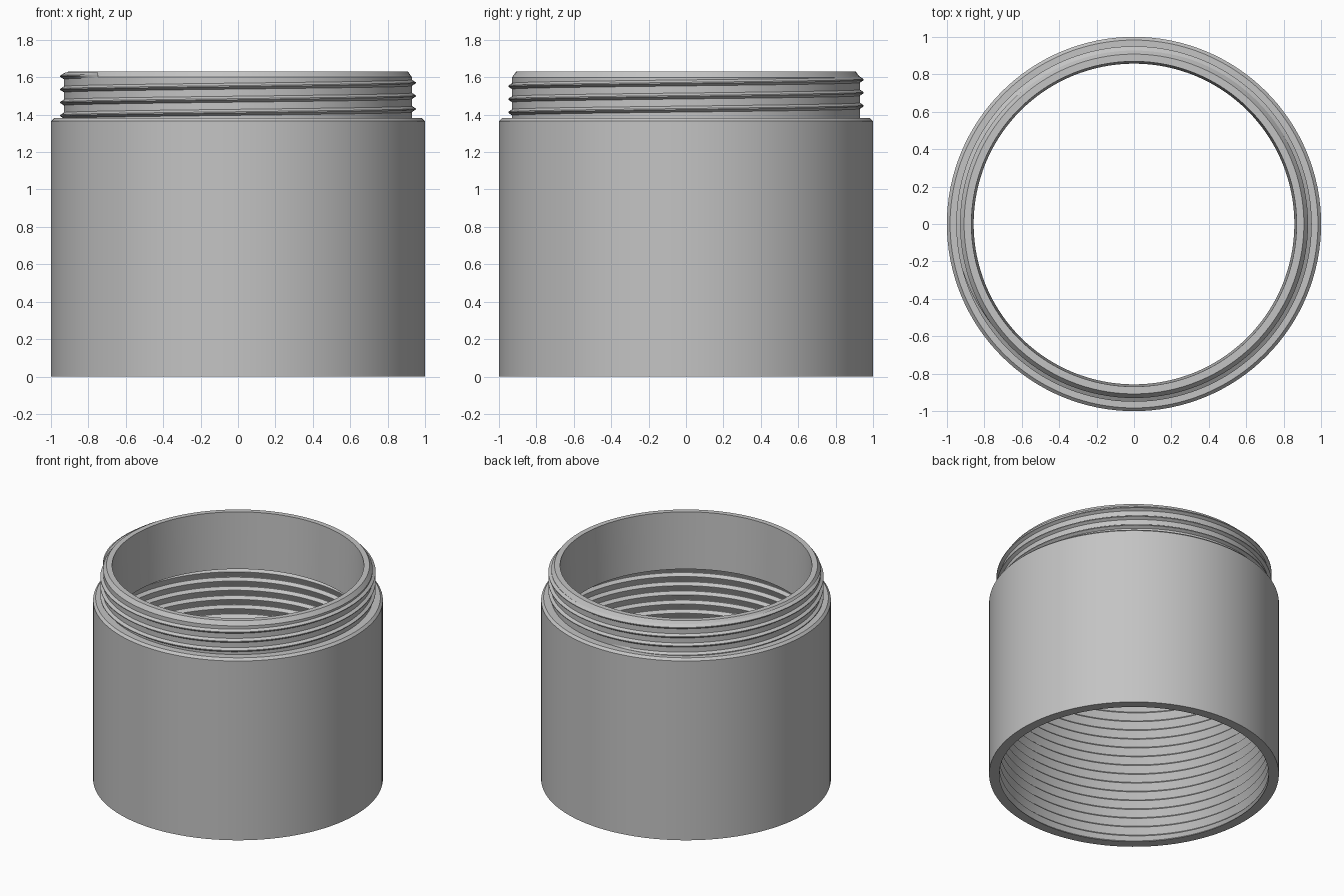
import bpy, bmesh, math

cube = bpy.data.objects.get("Cube")
if cube:
    bpy.data.objects.remove(cube, do_unlink=True)

SEGMENTS = 128
PITCH = 0.07

grey = bpy.data.materials.new("plain_grey")
grey.use_nodes = True
colour = (0.55, 0.55, 0.55, 1)
grey.diffuse_color = colour
grey.node_tree.nodes["Principled BSDF"].inputs["Base Color"].default_value = colour


def finish(name, bm):
    bmesh.ops.recalc_face_normals(bm, faces=bm.faces)
    mesh = bpy.data.meshes.new(name)
    bm.to_mesh(mesh)
    bm.free()
    mesh.materials.append(grey)
    obj = bpy.data.objects.new(name, mesh)
    bpy.context.collection.objects.link(obj)
    bpy.ops.object.select_all(action='DESELECT')
    obj.select_set(True)
    bpy.context.view_layer.objects.active = obj
    bpy.ops.object.shade_smooth_by_angle(angle=math.radians(18))
    return obj


def lathe(name, profile):
    """Revolve a closed (radius, height) outline about the z axis."""
    bm = bmesh.new()
    verts = [bm.verts.new((r, 0, z)) for r, z in profile]
    edges = [bm.edges.new((a, b)) for a, b in zip(verts, verts[1:] + verts[:1])]
    bmesh.ops.spin(bm, geom=verts + edges, cent=(0, 0, 0), axis=(0, 0, 1),
                   angle=math.tau, steps=SEGMENTS)
    bmesh.ops.remove_doubles(bm, verts=bm.verts, dist=1e-4)
    return finish(name, bm)


def thread(name, section, radius, start, turns, z0, low, high):
    """Sweep a (radial, vertical) section up a helix, fading at both ends."""
    bm = bmesh.new()
    steps = round(turns * SEGMENTS)
    rings = []
    for i in range(steps + 1):
        angle = start + math.tau * i / SEGMENTS
        fade = min(1, i / 8, (steps - i) / 8)
        ring = []
        for dr, dz in section:
            r = radius + dr * fade
            z = min(max(z0 + PITCH * i / SEGMENTS + dz, low), high)
            ring.append(bm.verts.new((r * math.cos(angle), r * math.sin(angle), z)))
        rings.append(ring)
    for a, b in zip(rings, rings[1:]):
        for j in range(len(section) - 1):
            bm.faces.new((a[j], a[j + 1], b[j + 1], b[j]))
    bmesh.ops.dissolve_degenerate(bm, edges=bm.edges, dist=1e-5)
    return finish(name, bm)


# Tube: outer wall, shoulder, neck, tapered bore, wide threaded socket
lathe("tube_body", [
    (1.0, 0), (1.0, 1.365), (0.983, 1.382), (0.93, 1.382),
    (0.93, 1.6), (0.908, 1.63), (0.869, 1.63), (0.857, 1.2),
    (0.95, 1.2), (0.95, 0.02), (0.93, 0),
])

# Narrow ridge winding round the neck
thread("neck_thread", [(-0.003, -0.018), (0.02, -0.003), (0.02, 0.003), (-0.003, 0.018)],
       0.93, math.pi / 2, 3.35, 1.3775, 1.376, 1.625)

# Buttress ridge winding up inside the socket
thread("socket_thread", [(0.001, -0.048), (-0.021, -0.001), (-0.021, 0.001), (0.001, 0.021)],
       0.95, 0, 17, 0.0, 0.004, 1.199)
